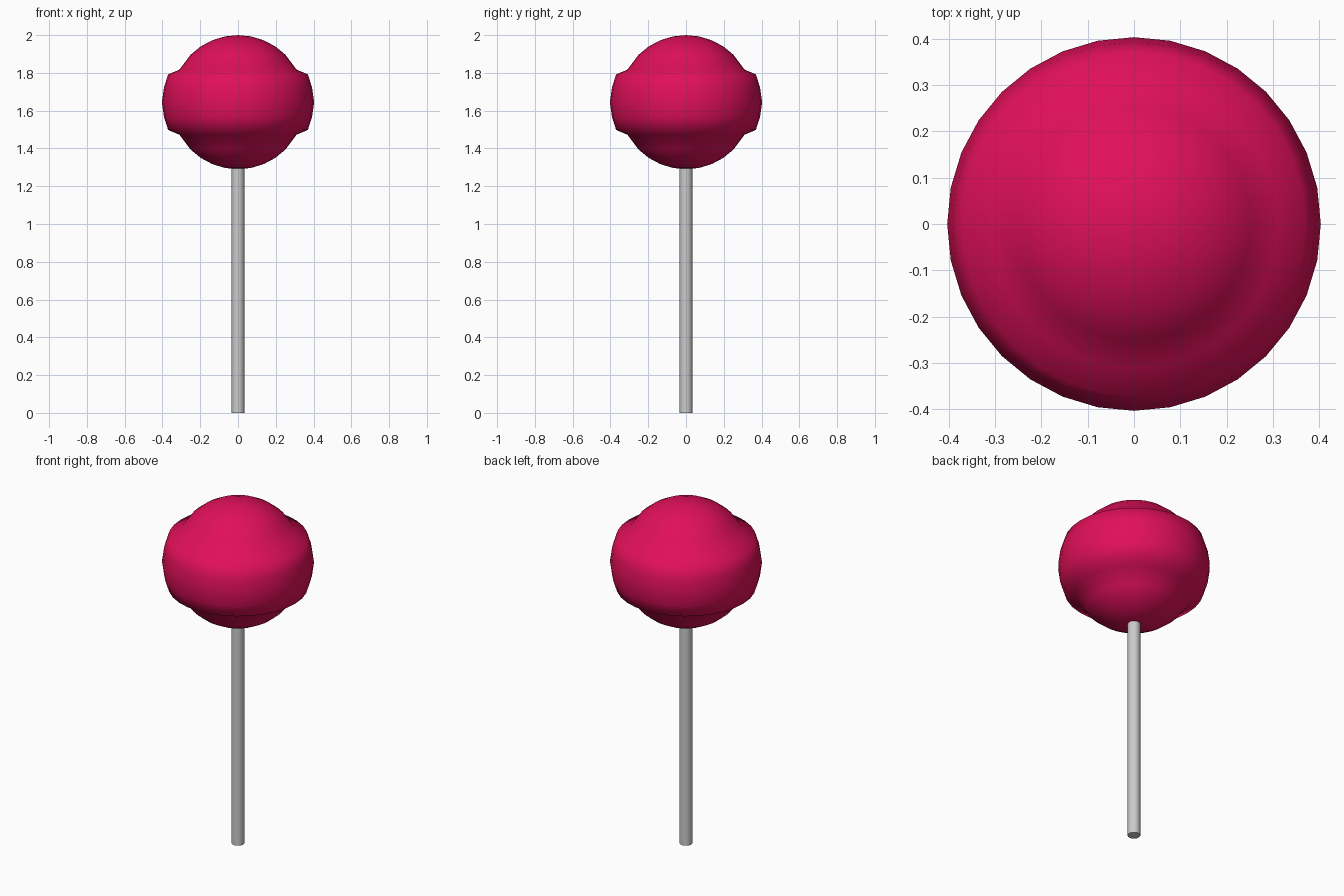
import bpy, bmesh, math

if "Cube" in bpy.data.objects:
    bpy.data.objects.remove(bpy.data.objects["Cube"])

SIDES = 32
CZ, R = 1.645, 0.355      # candy centre height and ball radius


def lathe(name, profile, sides):
    """Revolve (radius, z) points around z; zero radius makes a pole."""
    bm = bmesh.new()
    verts = [bm.verts.new((r, 0, z)) for r, z in profile]
    edges = [bm.edges.new(p) for p in zip(verts, verts[1:])]
    bmesh.ops.spin(bm, geom=verts + edges, cent=(0, 0, 0), axis=(0, 0, 1),
                   angle=2 * math.pi, steps=sides, use_duplicate=False)
    bmesh.ops.remove_doubles(bm, verts=bm.verts, dist=1e-4)
    bmesh.ops.recalc_face_normals(bm, faces=bm.faces)
    mesh = bpy.data.meshes.new(name)
    bm.to_mesh(mesh)
    bm.free()
    obj = bpy.data.objects.new(name, mesh)
    bpy.context.collection.objects.link(obj)
    return obj


# Candy: ball with a raised band around its equator, mirrored top to bottom
cap = [(R * math.cos(math.radians(a)), R * math.sin(math.radians(a)))
       for a in (29, 45, 56.25, 67.5, 78.75)]
half = [(0.392, 0.078), (0.37, 0.147)] + cap + [(0, R)]
profile = [(r, CZ - z) for r, z in reversed(half)] + [(0.403, CZ)]
profile += [(r, CZ + z) for r, z in half]
candy = lathe("candy", profile, SIDES)
candy.data.shade_smooth()
pink = bpy.data.materials.new("candy_pink")
pink.diffuse_color = (0.75, 0.005, 0.1, 1)
pink.use_nodes = True
pink.node_tree.nodes["Principled BSDF"].inputs["Base Color"].default_value = pink.diffuse_color
candy.data.materials.append(pink)

# Stick
stick = lathe("stick", [(0, 0), (0.034, 0), (0.034, 1.35), (0, 1.35)], 16)
bpy.ops.object.select_all(action='DESELECT')
stick.select_set(True)
bpy.context.view_layer.objects.active = stick
bpy.ops.object.shade_smooth_by_angle(angle=math.radians(40))
